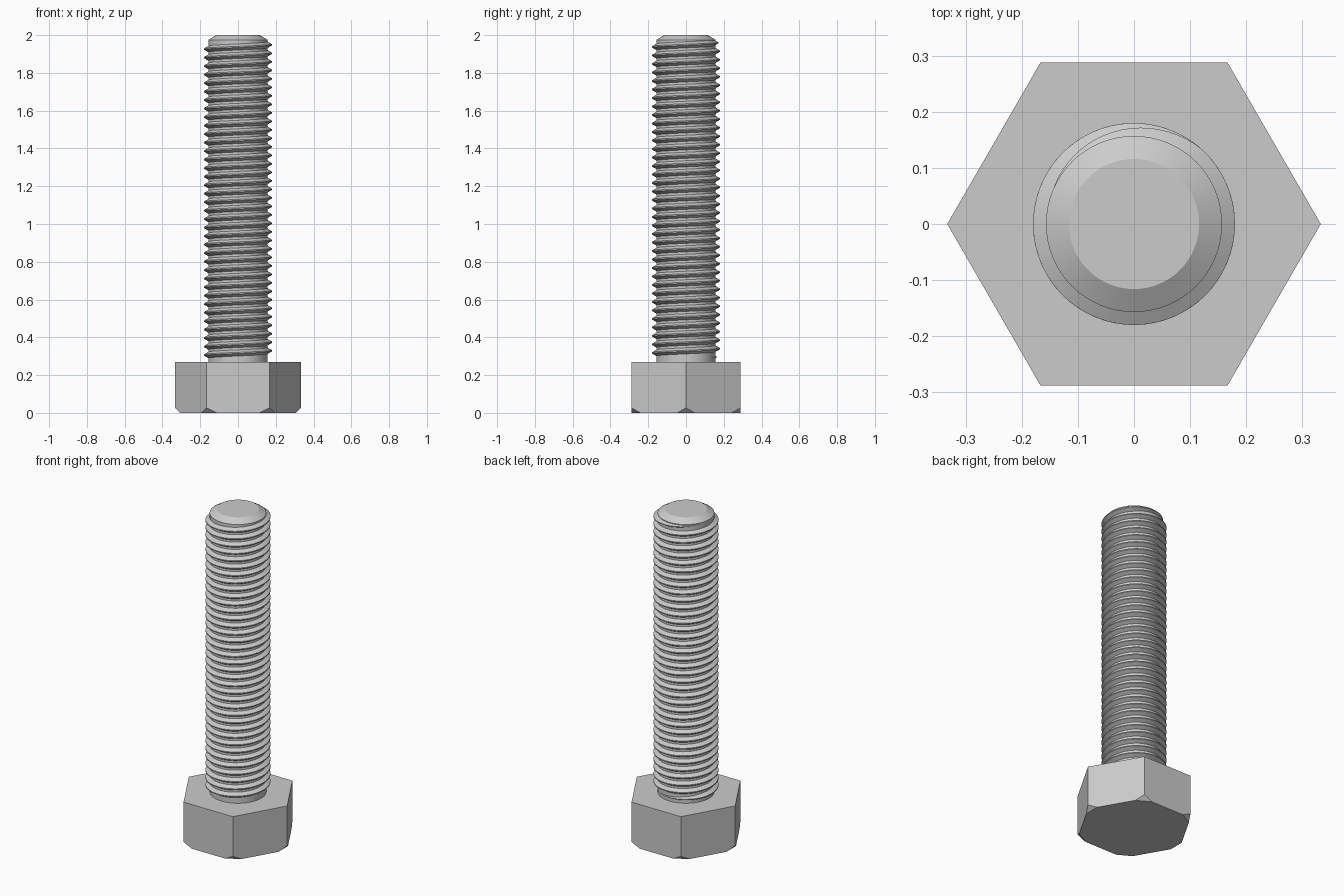
import bpy, bmesh, math
from mathutils import Vector

cube = bpy.data.objects.get("Cube")
if cube:
    bpy.data.objects.remove(cube, do_unlink=True)

# Sizes
HEX_R, HEAD_H, CUT = 0.333, 0.27, 0.027
CORE_R, CREST_R, TIP_R = 0.157, 0.18, 0.116
PITCH, TURNS, STEPS = 0.045, 37, 64
END_ANGLE, END_Z = math.radians(50), 1.955
FADE = math.radians(115)

steel = bpy.data.materials.new("steel_grey")
steel.use_nodes = True
colour = (0.6, 0.6, 0.6, 1)
steel.diffuse_color = colour
steel.node_tree.nodes["Principled BSDF"].inputs["Base Color"].default_value = colour


def add_object(name, bm, smooth):
    bmesh.ops.recalc_face_normals(bm, faces=bm.faces)
    mesh = bpy.data.meshes.new(name)
    bm.to_mesh(mesh)
    bm.free()
    mesh.materials.append(steel)
    obj = bpy.data.objects.new(name, mesh)
    bpy.context.collection.objects.link(obj)
    if smooth:
        bpy.ops.object.select_all(action="DESELECT")
        obj.select_set(True)
        bpy.context.view_layer.objects.active = obj
        bpy.ops.object.shade_smooth_by_angle(angle=math.radians(25))
    return obj


def ring(bm, r, z, n):
    return [bm.verts.new((r * math.cos(2 * math.pi * i / n),
                          r * math.sin(2 * math.pi * i / n), z)) for i in range(n)]


def stack(bm, profile, n):
    """Closed round or prismatic body through (radius, height) rings."""
    rings = [ring(bm, r, z, n) for r, z in profile]
    for a, b in zip(rings, rings[1:]):
        for i in range(n):
            j = (i + 1) % n
            bm.faces.new((a[i], a[j], b[j], b[i]))
    bm.faces.new(rings[0][::-1])
    bm.faces.new(rings[-1])


# Hexagonal head with its lower corners cut off by sloping planes
bm = bmesh.new()
stack(bm, [(HEX_R, 0), (HEX_R, HEAD_H)], 6)
for k in range(6):
    a = k * math.pi / 3
    out = Vector((math.cos(a), math.sin(a), 0))
    cut = bmesh.ops.bisect_plane(
        bm, geom=bm.verts[:] + bm.edges[:] + bm.faces[:],
        plane_co=out * (HEX_R - CUT), plane_no=out - Vector((0, 0, 1)), clear_outer=True)
    edges = [e for e in cut["geom_cut"] if isinstance(e, bmesh.types.BMEdge)]
    bmesh.ops.holes_fill(bm, edges=edges)
add_object("hex_head", bm, False)

# Plain shank core with a bevelled tip
bm = bmesh.new()
stack(bm, [(CORE_R, HEAD_H - 0.02), (CORE_R, 1.975), (TIP_R, 2)], 64)
add_object("shank_core", bm, True)

# Helical thread: a blunt V ridge that fades into the core at both ends
bm = bmesh.new()
ROOT_R = CORE_R - 0.002
ridge = [(0, -0.0175), (1, -0.003), (1, 0.003), (0, 0.0175)]
full = TURNS * 2 * math.pi
count = round((full + FADE) / (2 * math.pi) * STEPS)
rows = []
for i in range(count + 1):
    t = (full + FADE) * i / count
    fade = max(0.03, min(1, t / FADE, (full + FADE - t) / FADE))
    a = END_ANGLE + t - full
    z = END_Z + PITCH * (t - full) / (2 * math.pi)
    row = []
    for lift, dz in ridge:
        r = ROOT_R + (CREST_R - ROOT_R) * lift * fade
        row.append(bm.verts.new((r * math.cos(a), r * math.sin(a), z + dz * fade)))
    rows.append(row)
for p, q in zip(rows, rows[1:]):
    for j in range(len(ridge)):
        k = (j + 1) % len(ridge)
        bm.faces.new((p[j], q[j], q[k], p[k]))
bm.faces.new(rows[0])
bm.faces.new(rows[-1][::-1])
add_object("thread", bm, True)
